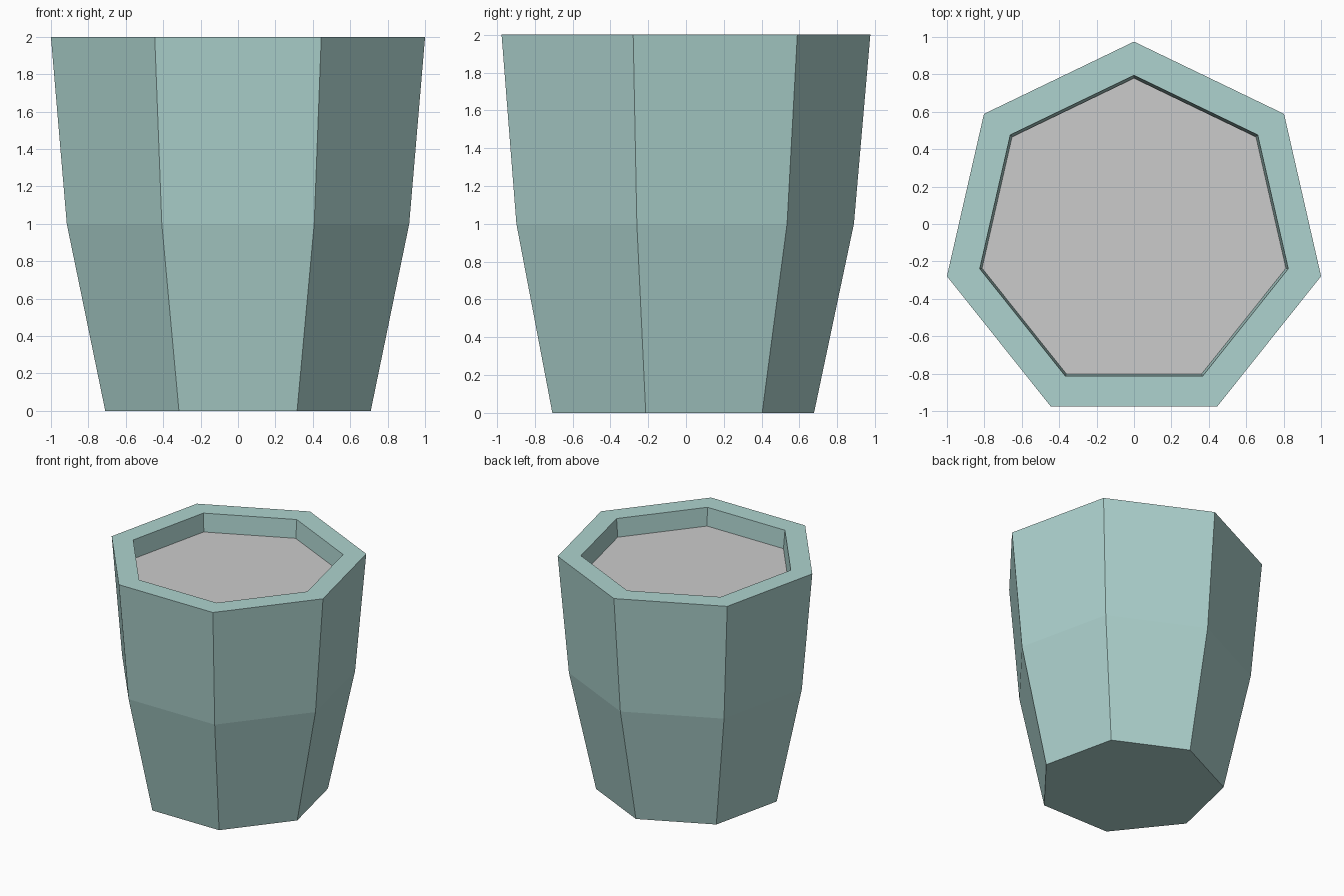
import bpy
import bmesh
from math import pi, cos, sin

if "Cube" in bpy.data.objects:
    bpy.data.objects.remove(bpy.data.objects["Cube"])

SIDES = 7
CENTRE_Y = -0.051


def ring(bm, radius, z, y=CENTRE_Y):
    """One heptagon of vertices with a corner pointing to +y."""
    angles = [pi / 2 + 2 * pi * i / SIDES for i in range(SIDES)]
    return [bm.verts.new((radius * cos(a), y + radius * sin(a), z)) for a in angles]


def make_object(name, bm):
    bmesh.ops.recalc_face_normals(bm, faces=bm.faces)
    mesh = bpy.data.meshes.new(name)
    bm.to_mesh(mesh)
    bm.free()
    obj = bpy.data.objects.new(name, mesh)
    bpy.context.collection.objects.link(obj)
    return obj


# Pot: outer wall, rim and tapering inner wall, as (radius, height) rings
profile = [(0.728, 0), (0.939, 1), (1.026, 2), (0.846, 2), (0.831, 1.82)]
bm = bmesh.new()
rings = [ring(bm, r, z) for r, z in profile]
for low, high in zip(rings, rings[1:]):
    for i in range(SIDES):
        j = (i + 1) % SIDES
        bm.faces.new((low[i], low[j], high[j], high[i]))
bm.faces.new(rings[0][::-1])
bm.faces.new(rings[-1])
pot = make_object("pot", bm)

glaze = bpy.data.materials.new("pale_teal")
glaze.diffuse_color = (0.42, 0.65, 0.62, 1)
glaze.use_nodes = True
glaze.node_tree.nodes["Principled BSDF"].inputs["Base Color"].default_value = glaze.diffuse_color
pot.data.materials.append(glaze)

# Soil: flat grey surface sunk below the rim
bm = bmesh.new()
surface = bm.faces.new(ring(bm, 0.835, 1.845, -0.055))
make_object("soil", bm)
for obj in bpy.data.objects:
    if obj.name == "soil" and obj.data.polygons[0].normal.z < 0:
        obj.data.flip_normals()
